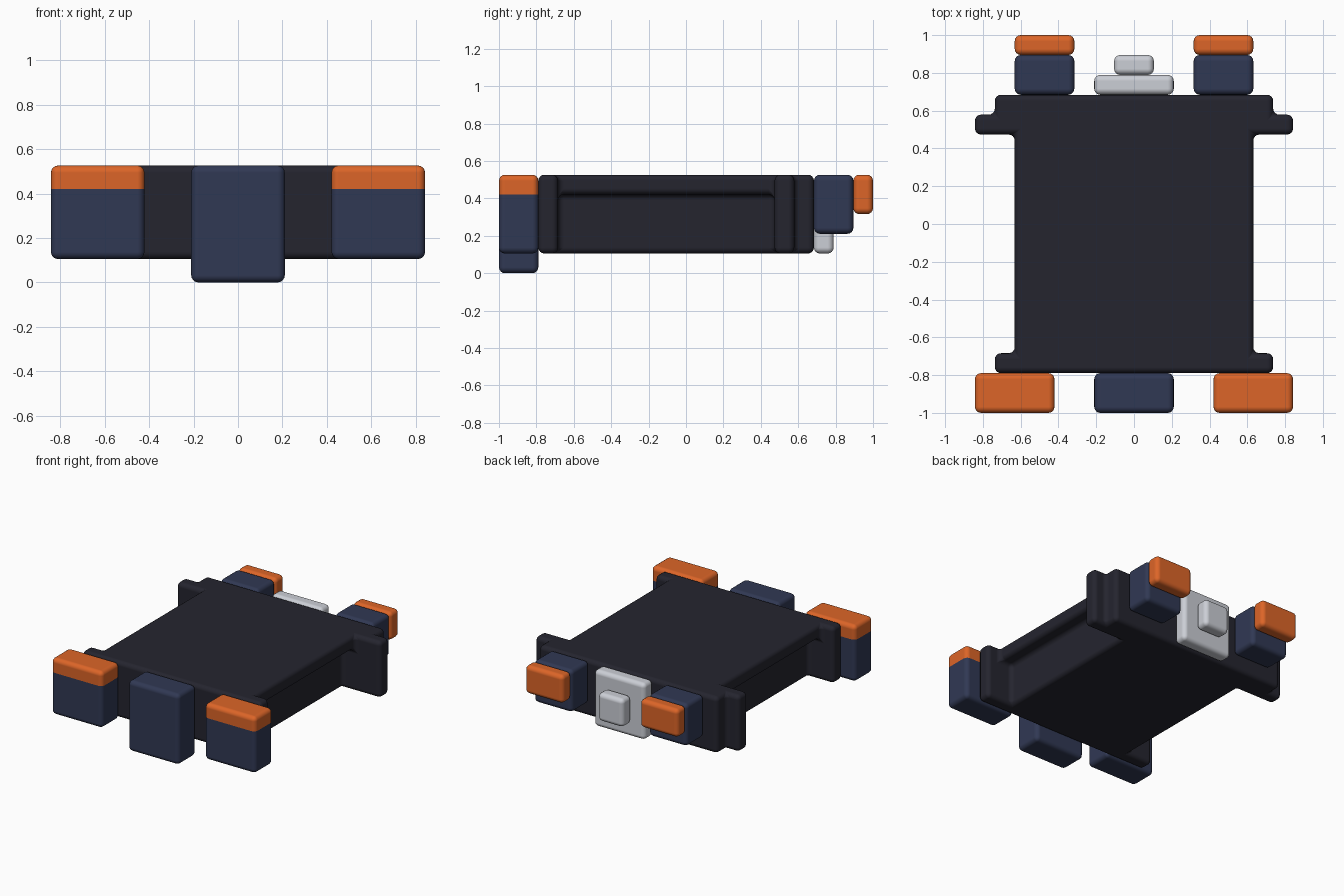
import bpy, bmesh, math
from mathutils import Vector

if "Cube" in bpy.data.objects:
    bpy.data.objects.remove(bpy.data.objects["Cube"])

U = 2 / 19          # module size; every part snaps to this grid
BEVEL = 0.032


def material(name, rgb):
    m = bpy.data.materials.new(name)
    m.diffuse_color = (*rgb, 1)
    m.use_nodes = True
    m.node_tree.nodes["Principled BSDF"].inputs["Base Color"].default_value = m.diffuse_color
    return m


BLACK = material("charcoal", (0.018, 0.018, 0.028))
NAVY = material("navy", (0.030, 0.040, 0.088))
ORANGE = material("orange", (0.72, 0.13, 0.021))
GREY = material("light_grey", (0.60, 0.62, 0.67))


def finish(name, bm, mats):
    bmesh.ops.recalc_face_normals(bm, faces=bm.faces)
    me = bpy.data.meshes.new(name)
    for f in bm.faces:
        f.smooth = True
    bm.to_mesh(me)
    bm.free()
    for m in mats:
        me.materials.append(m)
    ob = bpy.data.objects.new(name, me)
    bpy.context.collection.objects.link(ob)
    bev = ob.modifiers.new("rounded_edges", 'BEVEL')
    bev.width, bev.segments = BEVEL, 4
    bev.limit_method, bev.angle_limit = 'ANGLE', math.radians(40)
    bev.harden_normals = True
    return ob


def block(name, lo, hi, mats, split=None):
    """Rounded box in module units; faces above the split height get the second colour."""
    bm = bmesh.new()
    bmesh.ops.create_cube(bm, size=1)
    for v in bm.verts:
        v.co = Vector([(a + b) / 2 * U + c * (b - a) * U for a, b, c in zip(lo, hi, v.co)])
    if split is not None:
        bmesh.ops.bisect_plane(bm, geom=bm.verts[:] + bm.edges[:] + bm.faces[:],
                               plane_co=(0, 0, split * U), plane_no=(0, 0, 1))
        for f in bm.faces:
            f.material_index = int(f.calc_center_median().z > split * U)
    return finish(name, bm, mats)


# Body: one welded shell around the filled cells of a coarse grid
XS = [-8, -7, -6, -5, 5, 6, 7, 8]
YS = [-7.5, -6.5, 4.5, 5.5, 6.5]
ZS = [1, 4, 5]
# half width for each (y slab, z slab): front flange, waist, wide flange, rear flange
HALF = [(7, 7), (5, 6), (8, 8), (7, 7)]


def filled(i, j, k):
    if not (0 <= i < len(XS) - 1 and 0 <= j < len(YS) - 1 and 0 <= k < len(ZS) - 1):
        return False
    return max(abs(XS[i]), abs(XS[i + 1])) <= HALF[j][k]


bm = bmesh.new()
corners = {}


def corner(c):
    if c not in corners:
        corners[c] = bm.verts.new((XS[c[0]] * U, YS[c[1]] * U, ZS[c[2]] * U))
    return corners[c]


for i in range(len(XS) - 1):
    for j in range(len(YS) - 1):
        for k in range(len(ZS) - 1):
            if not filled(i, j, k):
                continue
            for axis in range(3):
                for side in (0, 1):
                    n = [i, j, k]
                    n[axis] += 2 * side - 1
                    if filled(*n):
                        continue
                    quad = []
                    for a, b in ((0, 0), (1, 0), (1, 1), (0, 1)):
                        c = [i, j, k]
                        c[axis] += side
                        c[(axis + 1) % 3] += a
                        c[(axis + 2) % 3] += b
                        quad.append(corner(tuple(c)))
                    bm.faces.new(quad if side else quad[::-1])
bmesh.ops.dissolve_limit(bm, angle_limit=0.01, verts=bm.verts[:], edges=bm.edges[:])
finish("body", bm, [BLACK])

# Front blocks
block("front_center_block", (-2, -9.5, 0), (2, -7.5, 5), [NAVY])
for side, x0, x1 in (("left", -8, -4), ("right", 4, 8)):
    block("front_" + side + "_block", (x0, -9.5, 1), (x1, -7.5, 5), [NAVY, ORANGE], 4)

# Rear blocks with orange caps
for side, x0, x1 in (("left", -6, -3), ("right", 3, 6)):
    block("rear_" + side + "_block", (x0, 6.5, 2), (x1, 8.5, 5), [NAVY])
    block("rear_" + side + "_cap", (x0, 8.5, 3), (x1, 9.5, 5), [ORANGE])

# Rear plate and its button
block("rear_plate", (-2, 6.5, 1), (2, 7.5, 5), [GREY])
block("rear_button", (-1, 7.5, 2), (1, 8.5, 4), [GREY])
